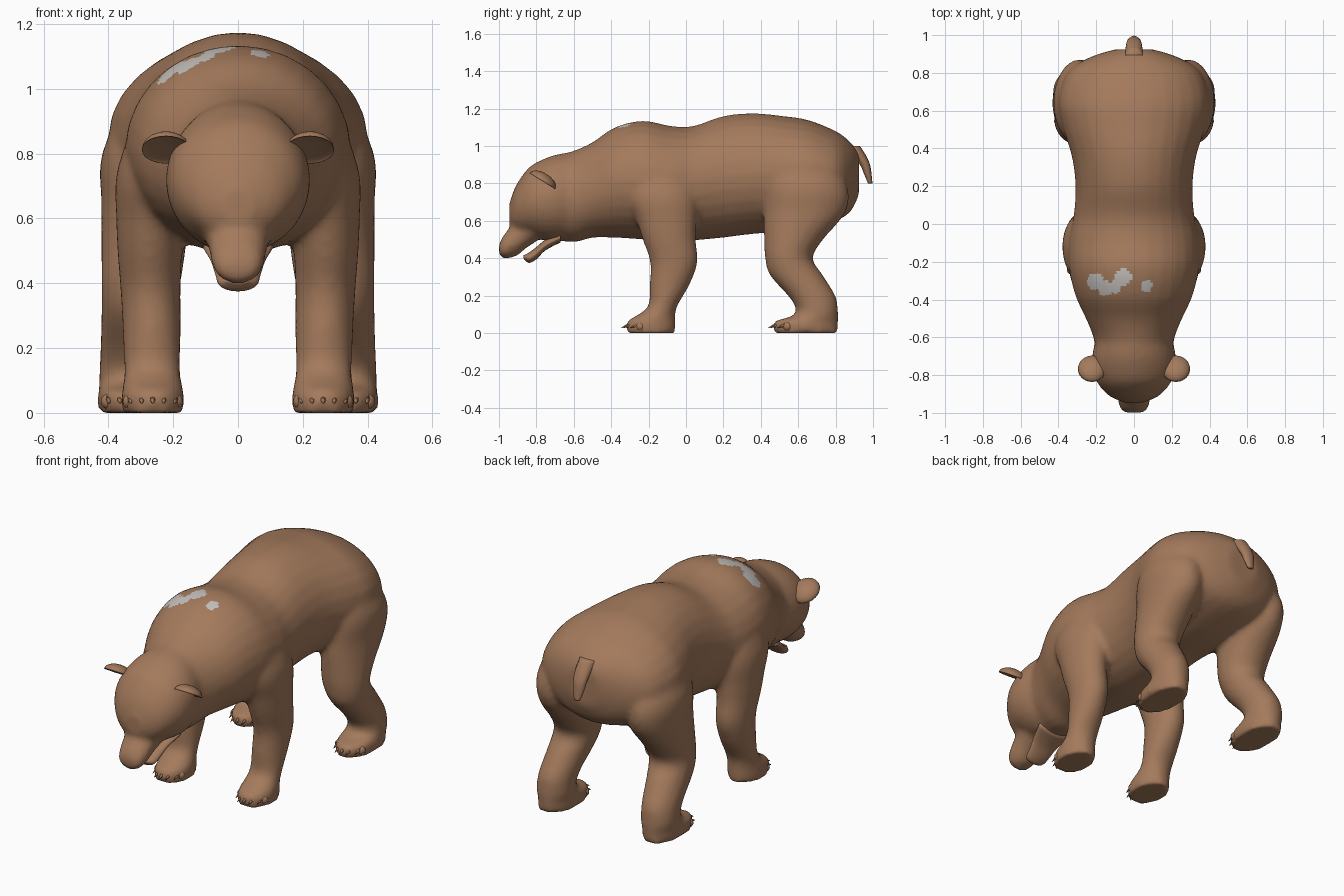
import bpy, bmesh, math
from mathutils import Vector, Matrix

if "Cube" in bpy.data.objects:
    bpy.data.objects.remove(bpy.data.objects["Cube"])


def material(name, rgb):
    m = bpy.data.materials.new(name)
    m.diffuse_color = (*rgb, 1)
    m.use_nodes = True
    m.node_tree.nodes["Principled BSDF"].inputs["Base Color"].default_value = m.diffuse_color
    return m


FUR = material("brown fur", (0.37, 0.195, 0.107))
PALE = material("pale grey patch", (0.55, 0.53, 0.51))


def spline(rings, steps=4):
    """Catmull-Rom interpolation of ring tuples."""
    out = []
    for i in range(len(rings) - 1):
        a, b = rings[max(i - 1, 0)], rings[i]
        c, d = rings[i + 1], rings[min(i + 2, len(rings) - 1)]
        for s in range(steps):
            t = s / steps
            out.append([0.5 * (2 * q + (r - p) * t + (2 * p - 5 * q + 4 * r - w) * t * t
                               + (3 * q - p - 3 * r + w) * t ** 3)
                        for p, q, r, w in zip(a, b, c, d)])
    return out + [list(rings[-1])]


def loft(bm, rings, n=28):
    """Skin ellipses given as (x, y, z, rx, ry, rz)."""
    loops = []
    for x, y, z, rx, ry, rz in spline(rings):
        loop = []
        for k in range(n):
            a = 2 * math.pi * k / n
            s = math.sin(a)
            loop.append(bm.verts.new((x + rx * math.cos(a), y + ry * s, z + rz * s)))
        loops.append(loop)
    faces = [bm.faces.new((p[k], p[(k + 1) % n], q[(k + 1) % n], q[k]))
             for p, q in zip(loops, loops[1:]) for k in range(n)]
    faces += [bm.faces.new(loops[0][::-1]), bm.faces.new(loops[-1])]
    bmesh.ops.recalc_face_normals(bm, faces=faces)


def along_y(rows):   # (y, top, bottom, half width)
    return [(0, y, (t + b) / 2, w, 0, (t - b) / 2) for y, t, b, w in rows]


def along_z(rows, side=1):   # (z, x, y, half width, half depth)
    return [(x * side, y, z, w, d, 0) for z, x, y, w, d in rows]


def finish(bm, name):
    me = bpy.data.meshes.new(name)
    bm.to_mesh(me)
    bm.free()
    ob = bpy.data.objects.new(name, me)
    bpy.context.collection.objects.link(ob)
    me.materials.append(FUR)
    me.polygons.foreach_set("use_smooth", [True] * len(me.polygons))
    return ob


# Torso, neck, head, snout and legs, fused into one skin
torso = [(-.72, .94, .50, .19), (-.60, .975, .485, .215), (-.50, 1.02, .51, .255),
         (-.38, 1.10, .51, .31), (-.23, 1.135, .50, .345), (-.08, 1.107, .49, .345),
         (.04, 1.107, .495, .32), (.20, 1.16, .51, .31), (.36, 1.175, .53, .33),
         (.52, 1.16, .54, .38), (.65, 1.14, .56, .40), (.80, 1.08, .60, .355),
         (.88, 1.02, .65, .24), (.925, .96, .74, .10)]
head = [(-.60, .97, .50, .20), (-.70, .953, .49, .222), (-.78, .922, .50, .218),
        (-.84, .885, .52, .195), (-.89, .82, .53, .155), (-.92, .765, .55, .115),
        (-.945, .69, .58, .05)]
snout = [(-.80, .68, .49, .12), (-.86, .65, .45, .10), (-.90, .62, .415, .09),
         (-.945, .56, .40, .083), (-.98, .515, .40, .073), (-1.0, .475, .42, .045)]
front_leg = [(.95, .20, -.15, .10, .14), (.75, .255, -.13, .118, .19),
             (.60, .268, -.105, .108, .16), (.50, .272, -.09, .10, .142),
             (.38, .27, -.065, .093, .127), (.26, .266, -.087, .09, .107),
             (.15, .265, -.122, .087, .078), (.10, .264, -.155, .089, .098),
             (.06, .263, -.187, .096, .13), (.0, .263, -.187, .096, .13)]
hind_leg = [(1.0, .20, .60, .13, .15), (.80, .278, .64, .142, .22),
            (.65, .285, .635, .137, .22), (.50, .292, .575, .13, .158),
            (.40, .30, .55, .122, .127), (.31, .312, .59, .11, .142),
            (.20, .325, .672, .10, .127), (.13, .33, .70, .098, .112),
            (.09, .33, .69, .099, .125), (.06, .33, .642, .102, .172),
            (.0, .33, .642, .102, .172)]
bm = bmesh.new()
for rows in (torso, head, snout):
    loft(bm, along_y(rows))
for side in (-1, 1):
    loft(bm, along_z(front_leg, side))
    loft(bm, along_z(hind_leg, side))
body = finish(bm, "bear_body")
bpy.context.view_layer.objects.active = body
body.select_set(True)
rm = body.modifiers.new("fuse", 'REMESH')
rm.mode = 'VOXEL'
rm.voxel_size = 0.016
rm.use_smooth_shade = True
sm = body.modifiers.new("soften", 'SMOOTH')
sm.factor = 0.5
sm.iterations = 6
for m in ("fuse", "soften"):
    bpy.ops.object.modifier_apply(modifier=m)

# Pale patches on top of the shoulder hump
if not body.data.materials:
    body.data.materials.append(FUR)
body.data.materials.append(PALE)
spots = [(-.205, -.305, .045), (-.15, -.34, .04), (-.10, -.335, .035),
         (-.055, -.28, .045), (.065, -.33, .032)]
for p in body.data.polygons:
    p.use_smooth = True
    c = p.center
    hit = c.z > .9 and p.normal.z > .3 and any(math.hypot(c.x - x, c.y - y) < r for x, y, r in spots)
    p.material_index = 1 if hit else 0

# Lower jaw
bm = bmesh.new()
loft(bm, along_y([(-.67, .54, .485, .11), (-.75, .50, .443, .085), (-.80, .46, .395, .07),
                  (-.84, .43, .375, .06), (-.87, .415, .40, .03)]), 20)
finish(bm, "lower_jaw")

# Short hanging tail
bm = bmesh.new()
loft(bm, along_z([(1.0, 0, .87, .05, .06), (.95, 0, .925, .045, .037), (.90, 0, .957, .04, .027),
                  (.85, 0, .972, .032, .02), (.80, 0, .985, .018, .012)]), 16)
finish(bm, "tail")

# Cupped ears, hollow side facing forward and down
for side, label in ((-1, "right"), (1, "left")):
    bm = bmesh.new()
    bmesh.ops.create_uvsphere(bm, u_segments=24, v_segments=16, radius=1)
    for v in bm.verts:
        z = v.co.z if v.co.z > 0 else -v.co.z * .2
        v.co = Vector((v.co.x * .075, v.co.y * .08, z * .045 - .012))
    bm.transform(Matrix.Translation((.222 * side, -.762, .822))
                 @ Matrix.Rotation(math.radians(-32), 4, 'X'))
    bmesh.ops.recalc_face_normals(bm, faces=bm.faces)
    finish(bm, label + "_ear")

# Toes and claws, five per paw
for side, label in ((-1, "right"), (1, "left")):
    for foot, cx, y0 in (("front", .263, -.298), ("hind", .33, .488)):
        bm = bmesh.new()
        for i in range(-2, 3):
            x = (cx + i * .034) * side
            y = y0 + .012 * i * i
            bmesh.ops.create_uvsphere(bm, u_segments=12, v_segments=8, radius=.025,
                                      matrix=Matrix.Translation((x, y + .008, .035)))
            bmesh.ops.create_cone(bm, cap_ends=True, segments=8, radius1=.011, radius2=.001,
                                  depth=.045, matrix=Matrix.Translation((x, y - .027, .036))
                                  @ Matrix.Rotation(math.radians(110), 4, 'X'))
        finish(bm, label + "_" + foot + "_claws")
